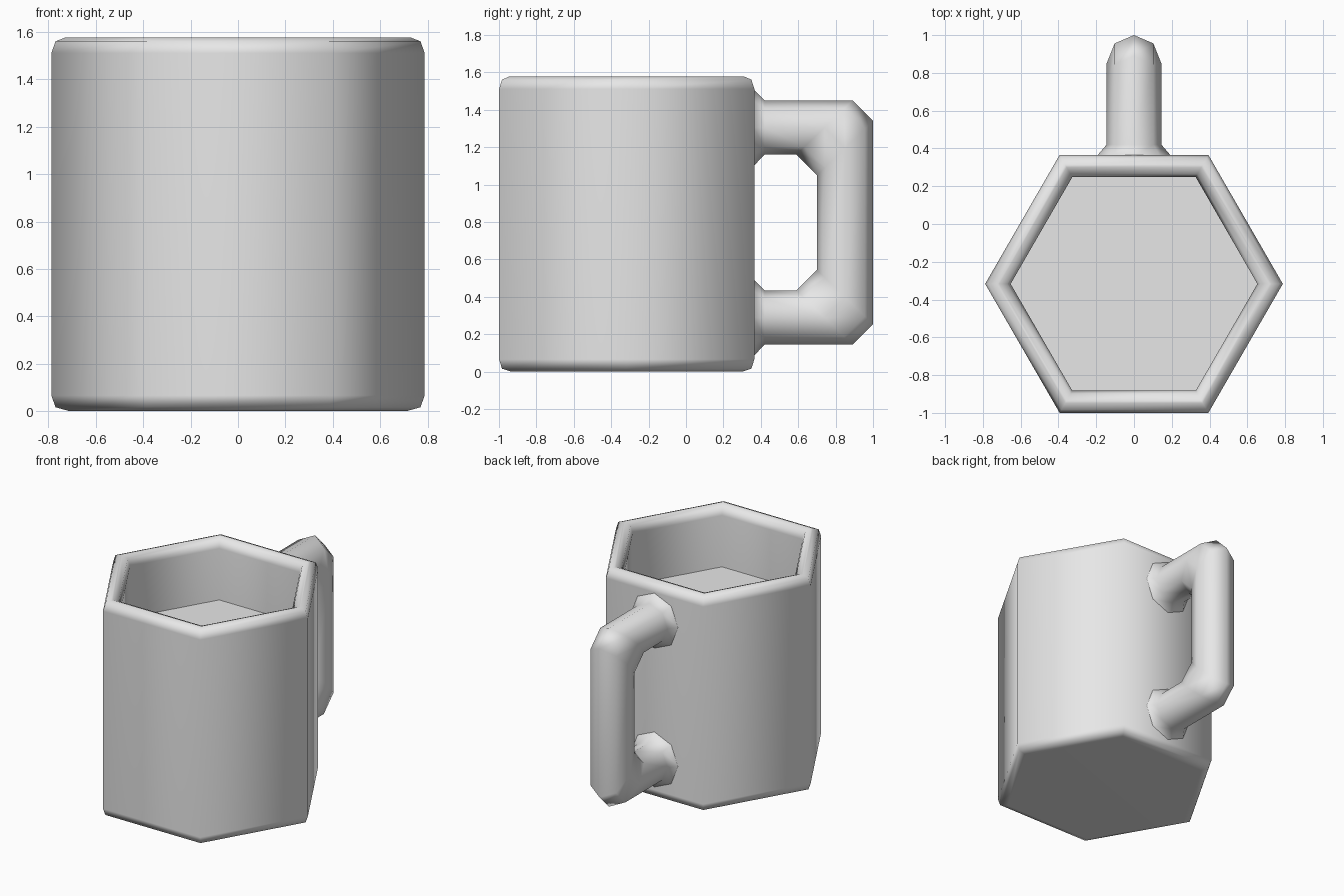
import bpy, bmesh
from math import cos, sin, pi, radians
from mathutils import Vector

cube = bpy.data.objects.get("Cube")
if cube:
    bpy.data.objects.remove(cube, do_unlink=True)

grey = bpy.data.materials.new("plain_grey")
grey.use_nodes = True
grey.diffuse_color = (0.8, 0.8, 0.8, 1)
grey.node_tree.nodes["Principled BSDF"].inputs["Base Color"].default_value = (0.8, 0.8, 0.8, 1)


def loft(name, rings, caps):
    """Skin a list of point rings into one smooth-shaded object."""
    bm = bmesh.new()
    loops = [[bm.verts.new(p) for p in ring] for ring in rings]
    n = len(loops[0])
    for a, b in zip(loops, loops[1:]):
        for i in range(n):
            j = (i + 1) % n
            bm.faces.new((a[i], a[j], b[j], b[i]))
    if caps:
        bm.faces.new(loops[0][::-1])
        bm.faces.new(loops[-1])
    bmesh.ops.recalc_face_normals(bm, faces=bm.faces)
    mesh = bpy.data.meshes.new(name)
    bm.to_mesh(mesh)
    bm.free()
    mesh.materials.append(grey)
    obj = bpy.data.objects.new(name, mesh)
    bpy.context.collection.objects.link(obj)
    bpy.ops.object.select_all(action='DESELECT')
    obj.select_set(True)
    bpy.context.view_layer.objects.active = obj
    bpy.ops.object.shade_smooth_by_angle(angle=radians(75))
    weighted = obj.modifiers.new("weighted_normals", 'WEIGHTED_NORMAL')
    weighted.keep_sharp = True
    return obj


# Six-sided cup: outer wall, rounded rim, inner wall down to the floor
HEIGHT = 1.577
CUP_Y = -0.317
profile = [(0.713, 0), (0.77, 0.016), (0.788, 0.066),
           (0.788, HEIGHT - 0.066), (0.77, HEIGHT - 0.016), (0.713, HEIGHT),
           (0.728 - 0.003, HEIGHT), (0.671, HEIGHT - 0.016), (0.653, HEIGHT - 0.066),
           (0.653, 1.135)]
profile[5], profile[6] = (0.728, HEIGHT), (0.713, HEIGHT)
loft("cup_body",
     [[(r * cos(i * pi / 3), CUP_Y + r * sin(i * pi / 3), z) for i in range(6)]
      for r, z in profile], caps=True)


# Eight-sided handle: centre, in-plane radius vector and half width per ring
upper = [((0.362, 1.305), (0, 0.205), 0.195),
         ((0.42, 1.305), (0, 0.145), 0.145),
         ((0.74, 1.305), (0.15, 0.145), 0.145),
         ((0.85, 1.195), (0.15, 0.145), 0.145)]
MIDDLE = 0.797
lower = [((y, 2 * MIDDLE - z), (dy, -dz), w) for (y, z), (dy, dz), w in reversed(upper)]


def handle_ring(centre, out, width):
    c, o, side = Vector((0, *centre)), Vector((0, *out)), Vector((width, 0, 0))
    return [c + o * cos(i * pi / 4) + side * sin(i * pi / 4) for i in range(8)]


loft("handle", [handle_ring(*ring) for ring in upper + lower], caps=False)
